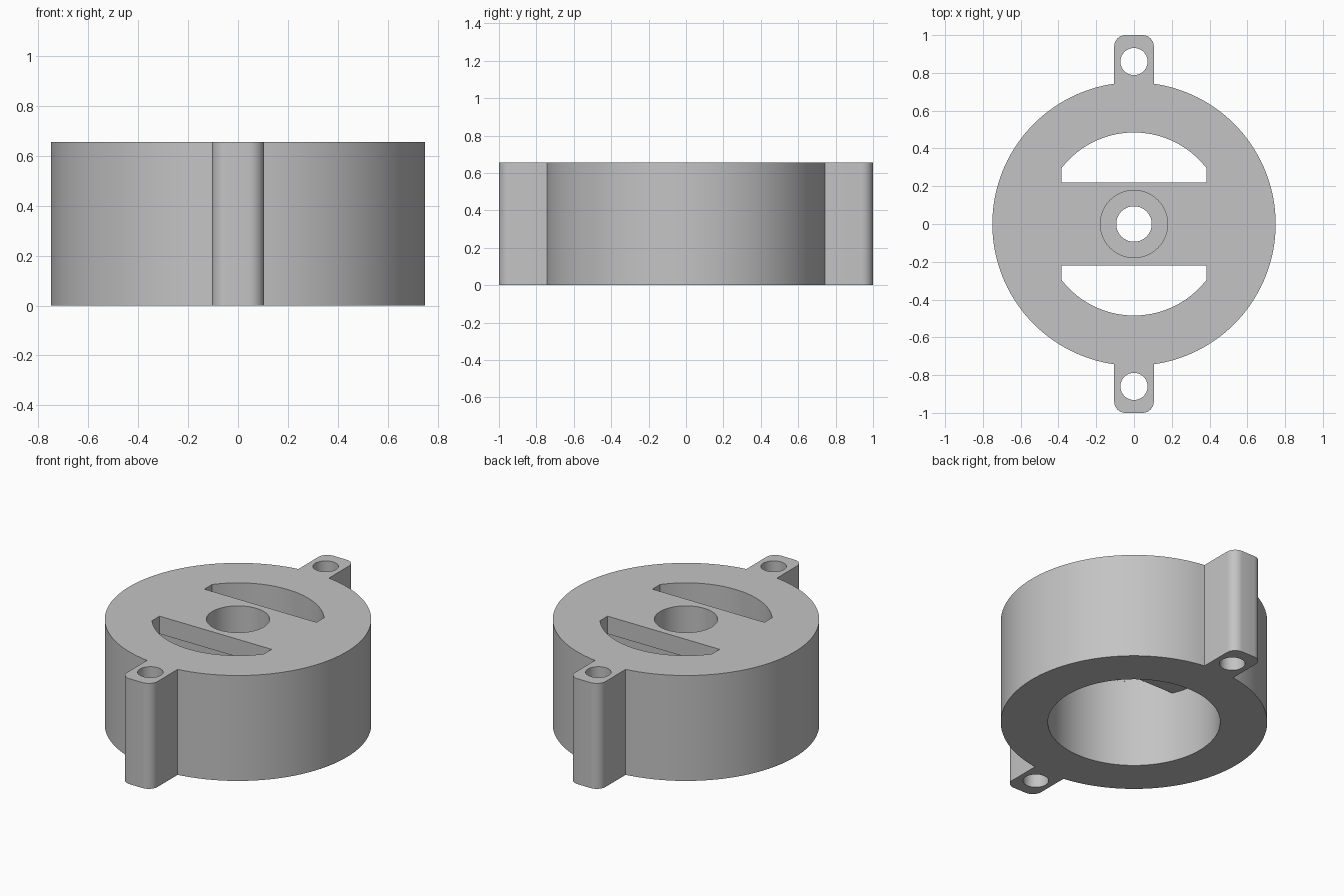
import bpy, bmesh
from math import sin, cos, pi, asin, acos, sqrt

if "Cube" in bpy.data.objects:
    bpy.data.objects.remove(bpy.data.objects["Cube"])

HEIGHT = 0.655
CAP_BOTTOM = 0.545
BAR_BOTTOM = 0.44
OUTER_R, BORE_R = 0.75, 0.485
TAB_HALF, TAB_FILLET = 0.105, 0.06
SLOT_X, SLOT_Y = 0.385, 0.22

grey = bpy.data.materials.new("plain grey")
grey.use_nodes = True
colour = (0.55, 0.55, 0.55, 1)
grey.diffuse_color = colour
grey.node_tree.nodes["Principled BSDF"].inputs["Base Color"].default_value = colour


def arc(r, start, end, steps, cx=0, cy=0):
    angles = [start + (end - start) * i / steps for i in range(steps + 1)]
    return [(cx + r * cos(a), cy + r * sin(a)) for a in angles]


def circle(r, steps, cx=0, cy=0):
    return arc(r, 0, 2 * pi, steps, cx, cy)[:-1]


def prism(name, outline, z0, z1):
    """Extrude a counter-clockwise outline between two heights."""
    bm = bmesh.new()
    base = bm.faces.new([bm.verts.new((x, y, z0)) for x, y in outline])
    top = bmesh.ops.extrude_face_region(bm, geom=[base])["geom"]
    verts = [v for v in top if isinstance(v, bmesh.types.BMVert)]
    bmesh.ops.translate(bm, verts=verts, vec=(0, 0, z1 - z0))
    bmesh.ops.recalc_face_normals(bm, faces=bm.faces)
    mesh = bpy.data.meshes.new(name)
    bm.to_mesh(mesh)
    bm.free()
    mesh.materials.append(grey)
    obj = bpy.data.objects.new(name, mesh)
    bpy.context.collection.objects.link(obj)
    return obj


def combine(target, tool, operation):
    """Apply one boolean and discard the tool."""
    mod = target.modifiers.new(tool.name, "BOOLEAN")
    mod.operation, mod.solver, mod.object = operation, "EXACT", tool
    bpy.context.view_layer.objects.active = target
    bpy.ops.object.modifier_apply(modifier=mod.name)
    bpy.data.objects.remove(tool)


def half_turn(points):
    return [(-x, -y) for x, y in points]


# Housing outline: half of the drum wall and one rounded tab, then repeated
join = acos(TAB_HALF / OUTER_R)
corner_x, corner_y = TAB_HALF - TAB_FILLET, 1 - TAB_FILLET
half = arc(OUTER_R, -join, join, 80)
half += arc(TAB_FILLET, 0, pi / 2, 8, corner_x, corner_y)
half += arc(TAB_FILLET, pi / 2, pi, 8, -corner_x, corner_y)
housing = prism("motor_housing", half + half_turn(half), 0, HEIGHT)

# Large bore, open at the bottom
combine(housing, prism("bore", circle(BORE_R, 128), -0.1, CAP_BOTTOM), "DIFFERENCE")

# Two curved slots through the cap
slot_r = BORE_R - 0.0005
end = acos(SLOT_X / slot_r)
slot = [(-SLOT_X, SLOT_Y), (SLOT_X, SLOT_Y)] + arc(slot_r, end, pi - end, 48)
for shape in (slot, half_turn(slot)):
    combine(housing, prism("slot", shape, CAP_BOTTOM - 0.05, HEIGHT + 0.1), "DIFFERENCE")

# Cross bar under the cap, carrying the centre seat
bar = [(-0.52, -0.195), (0.52, -0.195), (0.52, 0.195), (-0.52, 0.195)]
combine(housing, prism("cross_bar", bar, BAR_BOTTOM, CAP_BOTTOM + 0.05), "UNION")

# Stepped centre hole
combine(housing, prism("seat", circle(0.178, 64), BAR_BOTTOM + 0.015, HEIGHT + 0.1), "DIFFERENCE")
combine(housing, prism("shaft_hole", circle(0.094, 48), 0.3, HEIGHT + 0.1), "DIFFERENCE")

# Screw holes in the tabs
for side in (-1, 1):
    hole = circle(0.072, 40, 0, side * 0.86)
    combine(housing, prism("screw_hole", hole, -0.1, HEIGHT + 0.1), "DIFFERENCE")

bpy.ops.object.select_all(action="DESELECT")
housing.select_set(True)
bpy.context.view_layer.objects.active = housing
bpy.ops.object.shade_smooth_by_angle(angle=pi / 6)
